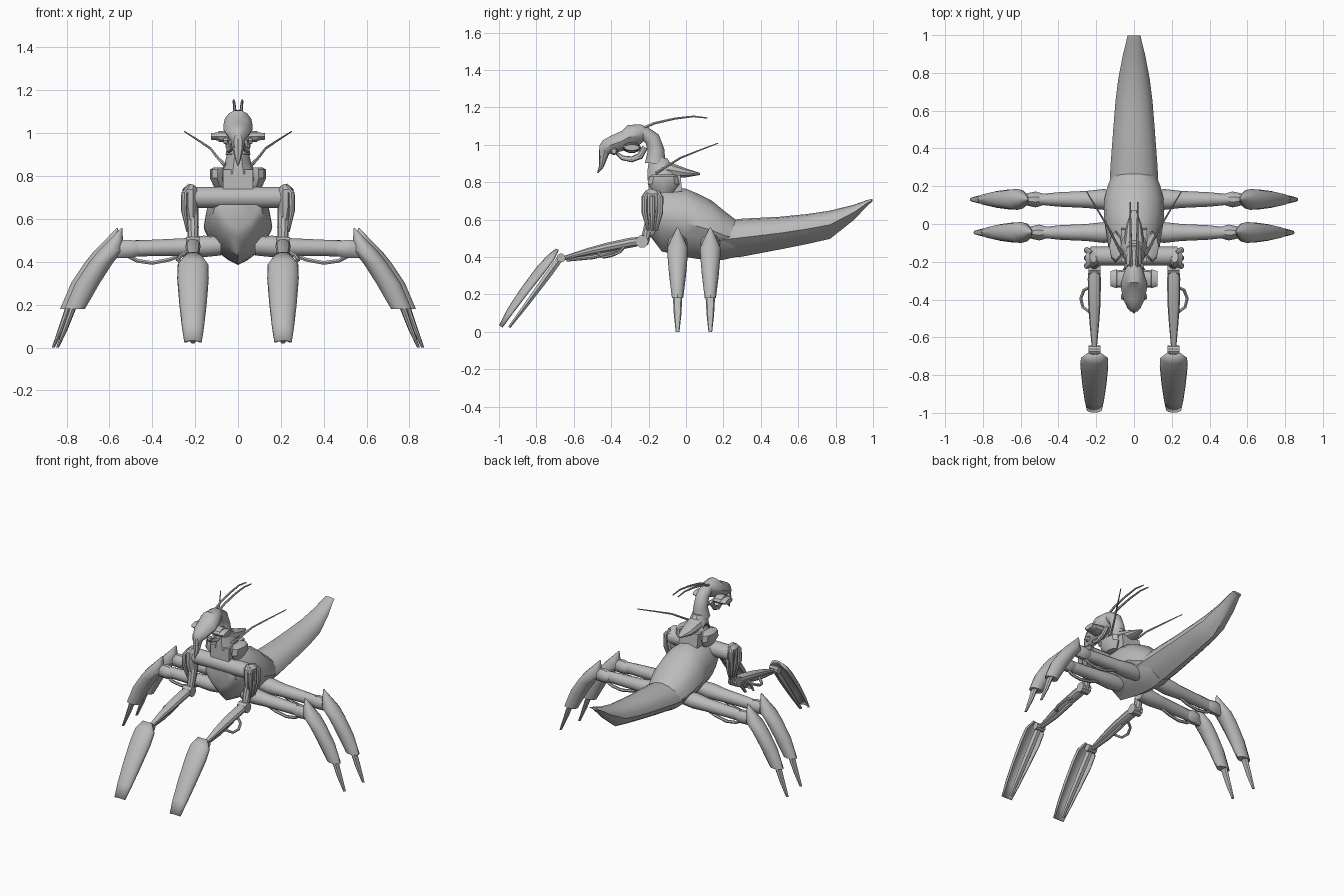
import bpy, math
from mathutils import Vector as V

grey = bpy.data.materials.new("plain grey")
grey.diffuse_color = (0.5, 0.5, 0.5, 1)


def finish(name, verts, faces, mirror=False, thick=0, angle=35):
    me = bpy.data.meshes.new(name)
    me.from_pydata(verts, [], faces)
    me.materials.append(grey)
    ob = bpy.data.objects.new(name, me)
    bpy.context.collection.objects.link(ob)
    bpy.ops.object.select_all(action='DESELECT')
    ob.select_set(True)
    bpy.context.view_layer.objects.active = ob
    bpy.ops.object.mode_set(mode='EDIT')
    bpy.ops.mesh.select_all(action='SELECT')
    bpy.ops.mesh.normals_make_consistent(inside=False)
    bpy.ops.object.mode_set(mode='OBJECT')
    bpy.ops.object.shade_smooth_by_angle(angle=math.radians(angle))
    if thick:
        m = ob.modifiers.new("shell", 'SOLIDIFY')
        m.thickness, m.offset = thick, 0
    if mirror:
        m = ob.modifiers.new("mirror", 'MIRROR')
        m.use_clip = False
        m.use_mirror_merge = False
    return ob


def sweep(name, pts, side=(1, 0, 0), axis=None, n=12, mirror=False,
          keel=0.0, arch=False, thick=0):
    """Loft elliptical rings through (x, y, z, half_width, half_height) points."""
    c = [V(p[:3]) for p in pts]
    verts, faces = [], []
    for i, p in enumerate(pts):
        t = V(axis) if axis else (c[min(i + 1, len(c) - 1)] - c[max(i - 1, 0)]).normalized()
        s = V(side)
        s = (s - t * s.dot(t)).normalized()
        u = s.cross(t)
        for k in range(n):
            a = math.pi * k / (n - 1) if arch else 2 * math.pi * k / n
            co, si = math.cos(a), math.sin(a)
            if si < 0 and keel:      # pull the underside towards a V shape
                d = abs(co) + abs(si)
                co, si = co * (1 - keel + keel / d), si * (1 - keel + keel / d)
            verts.append(c[i] + s * co * p[3] + u * si * p[4])
    for i in range(len(pts) - 1):
        for k in range(n - 1 if arch else n):
            a, b = i * n + k, i * n + (k + 1) % n
            faces.append((a, b, b + n, a + n))
    if not arch:
        faces += [tuple(range(n)), tuple(range(len(verts) - n, len(verts)))]
    return finish(name, verts, faces, mirror, thick)


def body(name, secs, **kw):
    """Loft along y from (y, top, bottom, half_width) sections."""
    return sweep(name, [(0, y, (t + b) / 2, w, (t - b) / 2) for y, t, b, w in secs],
                 axis=(0, 1, 0), **kw)


def tube(name, pts, r0, r1, mirror=True, n=8, side=(1, 0, 0)):
    m = len(pts) - 1
    return sweep(name, [(*p, r0 + (r1 - r0) * i / m, r0 + (r1 - r0) * i / m)
                        for i, p in enumerate(pts)], side=side, n=n, mirror=mirror)


def prism(name, outline, x0, x1, mirror=False):
    """Extrude a (y, z) outline from x0 to x1."""
    n = len(outline)
    verts = [(x, y, z) for x in (x0, x1) for y, z in outline]
    faces = [tuple(range(n)), tuple(range(n, 2 * n))]
    faces += [(k, (k + 1) % n, n + (k + 1) % n, n + k) for k in range(n)]
    return finish(name, verts, faces, mirror)


# Abdomen and tail
body("abdomen", [(-.205, .73, .55, .09), (-.19, .75, .51, .115), (-.13, .765, .43, .135),
                 (0, .765, .40, .155), (.06, .74, .39, .16), (.14, .70, .385, .155),
                 (.20, .65, .385, .14), (.265, .60, .40, .115)], n=16, keel=.5)
body("tail", [(.18, .59, .392, .13), (.30, .605, .402, .125), (.5, .615, .44, .11),
              (.65, .63, .47, .098), (.77, .648, .497, .083), (.90, .68, .60, .058),
              (.97, .705, .675, .04), (.998, .712, .698, .035)], n=16, keel=.7)

# Shoulder bar, collar and thorax
tube("shoulder_bar", [(-.23, -.17, .70), (.23, -.17, .70)], .05, .05, False, 12, (0, 1, 0))
prism("collar", [(-.20, .74), (-.20, .83), (-.03, .84), (-.02, .75)], -.07, .07)
sweep("collar_lobe", [(.085, -.12, .745, .025, .05), (.097, -.12, .79, .034, .085),
                      (.095, -.12, .83, .036, .075), (.09, -.12, .84, .025, .06)],
      axis=(0, 0, 1), n=8, mirror=True)
sweep("thorax", [(0, -.12, .81, .085, .09), (0, -.13, .86, .062, .08),
                 (0, -.15, .93, .045, .05)], axis=(0, 0, 1), n=10)
body("back_fin", [(-.17, .93, .82, .045), (-.10, .915, .82, .055),
                  (0, .875, .825, .04), (.075, .85, .838, .012)], n=10)

# Neck and head
sweep("neck", [(0, -.165, .90, .058, .055), (0, -.16, .97, .045, .045),
               (0, -.18, 1.03, .042, .042), (0, -.23, 1.07, .04, .035)], n=12)
body("head", [(-.20, 1.09, 1.05, .02), (-.24, 1.11, 1.0, .048), (-.31, 1.108, .97, .068),
              (-.345, 1.075, .96, .068), (-.40, 1.05, .95, .056),
              (-.445, 1.025, .93, .035), (-.462, 1.0, .91, .02)], n=14, keel=.4)
sweep("beak", [(0, -.435, .97, .035, .03), (0, -.445, .92, .025, .02),
               (0, -.452, .885, .015, .013), (0, -.472, .85, .004, .004)], n=8)
sweep("jaw", [(.035, -.22, .985, .014, .016), (.045, -.245, .94, .014, .018),
              (.042, -.29, .922, .012, .016), (.03, -.34, .93, .01, .013),
              (.022, -.37, .955, .006, .008)], n=8, mirror=True)
sweep("eye_base", [(.04, -.29, .985, .05, .03), (.09, -.29, .985, .045, .026),
                   (.092, -.29, .985, .05, .02), (.125, -.29, .985, .04, .016)],
      side=(0, 1, 0), n=10, mirror=True)
tube("eye", [(.05, -.385, .965), (.068, -.385, .965)], .02, .012, side=(0, 1, 0))

# Antennae and back feelers
tube("antenna", [(.014, -.25, 1.08), (.016, -.17, 1.115), (.018, -.06, 1.14),
                 (.02, .04, 1.152), (.02, .115, 1.143)], .009, .004, n=6)
tube("feeler", [(.06, -.16, .85), (.09, -.11, .88), (.13, -.03, .93),
                (.19, .07, .97), (.25, .17, 1.008)], .009, .003, n=6)

# Shoulders with folded fingers
sweep("shoulder", [(.215, -.175, .755, .02, .03), (.222, -.18, .735, .038, .05),
                   (.222, -.18, .66, .036, .052), (.215, -.18, .58, .024, .035),
                   (.212, -.19, .52, .015, .02)], n=10, mirror=True)
for name, dy in (("front", -.042), ("middle", 0), ("rear", .042)):
    sweep(f"{name}_finger", [(.225, -.18 + dy * .6, .75, .012, .012),
                             (.25, -.18 + dy, .72, .015, .017),
                             (.252, -.18 + dy, .64, .014, .016),
                             (.235, -.18 + dy * .5, .54, .006, .007)], n=8, mirror=True)

# Front arms
tube("upper_arm", [(.215, -.17, .68), (.21, -.20, .56), (.21, -.225, .47)], .03, .024, n=10)
tube("elbow", [(.178, -.235, .483), (.242, -.235, .483)], .034, .034, n=10, side=(0, 1, 0))
sweep("forearm", [(.21, -.24, .485, .03, .024), (.21, -.29, .478, .035, .028),
                  (.21, -.42, .452, .033, .026), (.21, -.53, .427, .025, .02),
                  (.21, -.65, .395, .014, .012)], n=10, mirror=True)
tube("forearm_rod", [(.21, -.36, .435), (.21, -.5, .40), (.21, -.64, .385)], .014, .01)
tube("forearm_cable", [(.225, -.33, .455), (.265, -.35, .43), (.282, -.395, .41),
                       (.27, -.44, .40), (.23, -.47, .42)], .009, .009, n=6, side=(0, 0, 1))
tube("wrist", [(.178, -.668, .395), (.242, -.668, .395)], .024, .024, n=10, side=(0, 1, 0))
sweep("claw_shell", [(.21, -.682, .435, .03, .012), (.21, -.708, .385, .066, .035),
                     (.21, -.755, .32, .068, .045), (.21, -.85, .20, .058, .04),
                     (.21, -.93, .095, .046, .03), (.21, -.982, .024, .035, .014)],
      side=(-1, 0, 0), n=9, arch=True, mirror=True, thick=.012)
sweep("claw_blade", [(.21, -.675, .39, .022, .02), (.21, -.74, .30, .024, .02),
                     (.21, -.85, .15, .02, .014), (.21, -.945, .024, .012, .008)],
      n=6, mirror=True)

# Two pairs of walking legs
for name, y, dx in (("front", -.045, -.02), ("rear", .13, 0)):
    sweep(f"{name}_thigh", [(.08, y, .475, .045, .045), (.16, y, .472, .055, .05),
                            (.25, y, .468, .045, .042), (.40, y, .465, .038, .038),
                            (.50 + dx, y, .462, .028, .038)],
          side=(0, 1, 0), n=12, mirror=True)
    sweep(f"{name}_knee", [(.48 + dx, y, .46, .03, .032), (.52 + dx, y, .46, .042, .045),
                           (.55 + dx, y, .46, .036, .045), (.60 + dx, y, .45, .024, .035)],
          side=(0, 1, 0), n=10, mirror=True)
    tube(f"{name}_thigh_cable", [(.24, y, .44), (.32, y, .41), (.40, y, .395),
                                 (.47, y, .405), (.53 + dx, y, .435)],
         .01, .01, n=6, side=(0, 1, 0))
    sweep(f"{name}_shin", [(x + dx, y, z, w, d) for x, z, w, d in (
        (.562, .558, .003, .004), (.587, .505, .03, .03), (.615, .45, .057, .055),
        (.66, .395, .056, .053), (.722, .30, .057, .045), (.782, .18, .048, .03))],
        axis=(0, 0, -1), n=12, mirror=True)
    sweep(f"{name}_foot_spike", [(x + dx, y, z, w, d) for x, z, w, d in (
        (.785, .20, .017, .026), (.825, .09, .013, .02), (.862, 0, .007, .01))],
        axis=(0, 0, -1), n=8, mirror=True)
